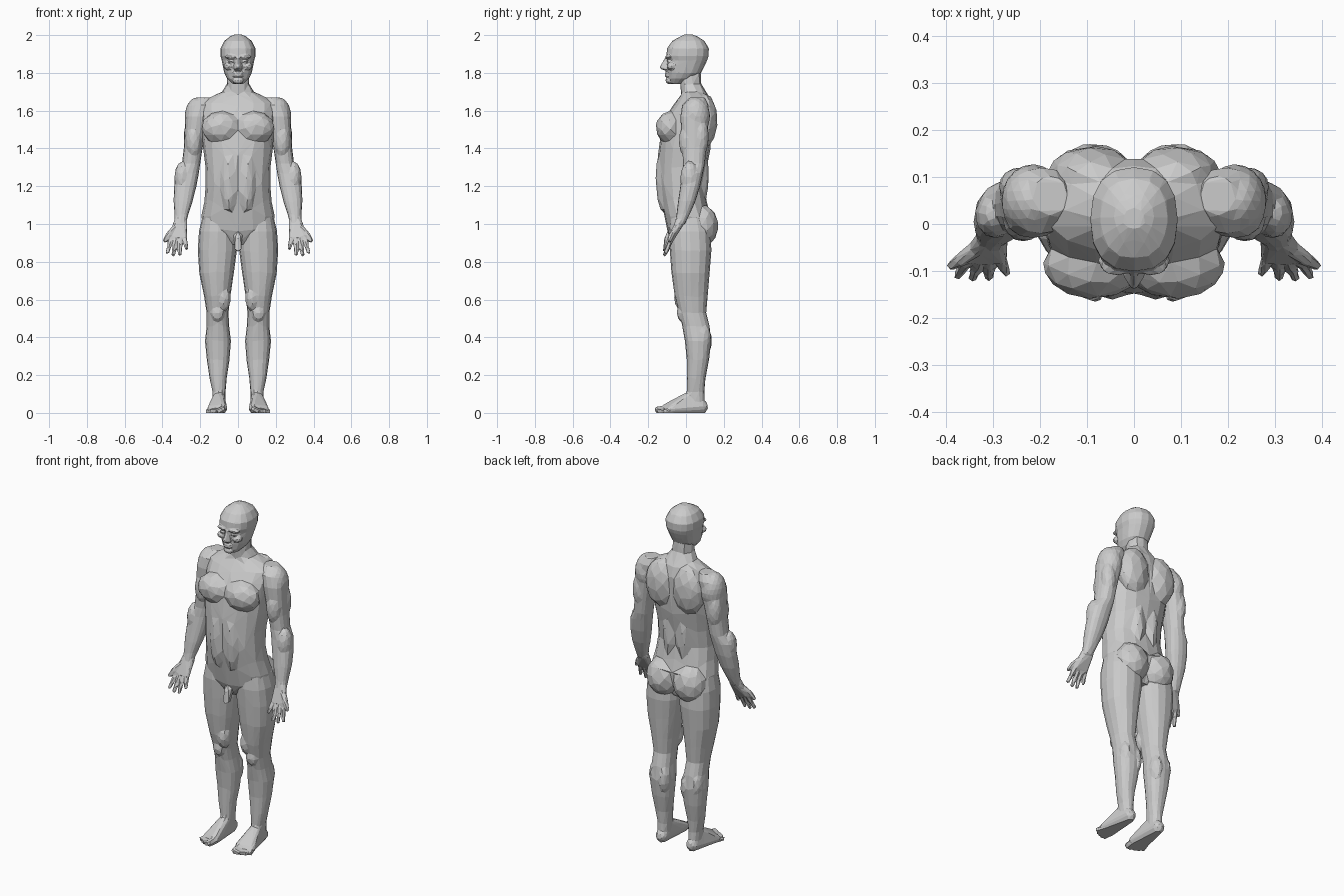
import bpy
import bmesh
from math import cos, sin, tau, copysign
from mathutils import Matrix, Vector

cube = bpy.data.objects.get("Cube")
if cube:
    bpy.data.objects.remove(cube, do_unlink=True)

grey = bpy.data.materials.new("plain grey")
grey.use_nodes = True
grey.diffuse_color = (0.6, 0.6, 0.6, 1)
grey.node_tree.nodes["Principled BSDF"].inputs["Base Color"].default_value = grey.diffuse_color


def loft(bm, rows, sides=16, power=0.85):
    """Stack horizontal rings given as height, x from, x to, front, back."""
    rings = []
    for z, x0, x1, front, back in rows:
        ring = []
        for i in range(sides):
            c, s = cos(tau * i / sides), sin(tau * i / sides)
            c = copysign(abs(c) ** power, c)
            s = copysign(abs(s) ** power, s)
            ring.append(bm.verts.new(((x0 + x1 + c * (x1 - x0)) / 2,
                                      (front + back + s * (back - front)) / 2, z)))
        rings.append(ring)
    for low, high in zip(rings, rings[1:]):
        for i in range(sides):
            j = (i + 1) % sides
            bm.faces.new((low[i], low[j], high[j], high[i]))
    bm.faces.new(rings[0][::-1])
    bm.faces.new(rings[-1])


def symmetric(rows):
    return [(z, -w, w, front, back) for z, w, front, back in rows]


def muscle(bm, centre, size, both=False):
    """Ellipsoid bulge, optionally on both sides."""
    for side in ((1, -1) if both else (1,)):
        place = Matrix.Translation((centre[0] * side, centre[1], centre[2]))
        bmesh.ops.create_icosphere(bm, subdivisions=3, radius=1,
                                   matrix=place @ Matrix.Diagonal((*size, 1)))


def sphere_points():
    ball = bmesh.new()
    bmesh.ops.create_icosphere(ball, subdivisions=2, radius=1)
    points = [v.co.copy() for v in ball.verts]
    ball.free()
    return points


unit_ball = sphere_points()


def hull(bm, *balls):
    """Convex skin around balls given as x, y, z, radius."""
    verts = [bm.verts.new(Vector((x, y, z)) + point * radius)
             for x, y, z, radius in balls for point in unit_ball]
    bmesh.ops.convex_hull(bm, input=verts, use_existing_faces=False)


def bake(obj):
    """Replace the mesh with the result of its modifiers."""
    bpy.context.view_layer.update()
    graph = bpy.context.evaluated_depsgraph_get()
    mesh = bpy.data.meshes.new_from_object(obj.evaluated_get(graph), depsgraph=graph)
    obj.modifiers.clear()
    obj.data = mesh


def skin(name, bm, voxel, triangles, central=False):
    """Fuse the overlapping volumes, then reduce them to broad flat facets."""
    mesh = bpy.data.meshes.new(name)
    bm.to_mesh(mesh)
    bm.free()
    obj = bpy.data.objects.new(name, mesh)
    bpy.context.collection.objects.link(obj)
    remesh = obj.modifiers.new("fuse", "REMESH")
    remesh.mode = "VOXEL"
    remesh.voxel_size = voxel
    smooth = obj.modifiers.new("soften", "SMOOTH")
    smooth.iterations = 3
    bake(obj)
    if central:
        half = bmesh.new()
        half.from_mesh(obj.data)
        bmesh.ops.bisect_plane(half, geom=half.verts[:] + half.edges[:] + half.faces[:],
                               plane_co=(0, 0, 0), plane_no=(1, 0, 0), clear_inner=True)
        half.to_mesh(obj.data)
        half.free()
        triangles /= 2
    reduce = obj.modifiers.new("facets", "DECIMATE")
    reduce.ratio = min(1, triangles / (2 * max(1, len(obj.data.polygons))))
    bake(obj)
    for v in obj.data.vertices:
        if v.co.z < 0.009:
            v.co.z = 0
        if central and v.co.x < 0.004:
            v.co.x = 0
    if central:
        obj.modifiers.new("other half", "MIRROR")
        bake(obj)
    obj.data.name = name
    obj.data.materials.clear()
    obj.data.materials.append(grey)
    obj.data.shade_flat()
    return obj


def mirror_copy(obj, name):
    mesh = obj.data.copy()
    mesh.transform(Matrix.Scale(-1, 4, Vector((1, 0, 0))))
    mesh.flip_normals()
    mesh.name = name
    bpy.context.collection.objects.link(bpy.data.objects.new(name, mesh))


# Torso and neck
bm = bmesh.new()
loft(bm, symmetric([
    (.89, .1, -.06, .09), (.97, .18, -.1, .11), (1.04, .195, -.115, .13),
    (1.12, .178, -.13, .11), (1.2, .172, -.145, .095), (1.3, .172, -.15, .11),
    (1.4, .185, -.145, .13), (1.5, .19, -.13, .135), (1.58, .195, -.1, .14),
    (1.64, .19, -.06, .135), (1.67, .15, -.035, .125), (1.7, .085, -.025, .105),
    (1.74, .06, -.03, .08), (1.8, .056, -.035, .08)]))
muscle(bm, (.088, -.085, 1.51), (.105, .074, .085), True)   # chest
muscle(bm, (.045, -.115, 1.24), (.05, .045, .18), True)     # abdomen
muscle(bm, (.09, .1, 1.55), (.095, .066, .14), True)        # shoulder blades
muscle(bm, (.045, .07, 1.27), (.045, .05, .2), True)        # lower back
muscle(bm, (.088, .085, .99), (.097, .086, .11), True)      # seat
hull(bm, (0, -.09, .93, .024), (0, -.105, .87, .021))       # groin
skin("torso", bm, .008, 700, central=True)

# Head with brow, eyes, nose, lips and chin
bm = bmesh.new()
loft(bm, symmetric([
    (1.742, .03, -.08, -.02), (1.77, .058, -.094, .04), (1.8, .073, -.098, .08),
    (1.84, .081, -.1, .1), (1.866, .086, -.095, .112), (1.89, .093, -.104, .12),
    (1.93, .093, -.101, .121), (1.97, .072, -.072, .097), (1.993, .042, -.03, .06),
    (2.003, .02, -.01, .035)]))
muscle(bm, (.036, -.09, 1.885), (.034, .02, .011), True)
muscle(bm, (.036, -.088, 1.862), (.017, .015, .009), True)
muscle(bm, (.05, -.078, 1.835), (.026, .024, .02), True)
muscle(bm, (0, -.088, 1.76), (.03, .021, .02))
for z in (1.784, 1.797):
    muscle(bm, (0, -.096, z), (.027, .016, .008))
hull(bm, (0, -.102, 1.878, .009), (0, -.128, 1.829, .011),
     (.014, -.106, 1.823, .01), (-.014, -.106, 1.823, .01))
skin("head", bm, .005, 900, central=True)

# Arms with hands, palms forward
bm = bmesh.new()
loft(bm, [
    (1., .277, .336, -.06, -.005), (1.05, .263, .336, -.05, .02),
    (1.12, .24, .341, -.042, .05), (1.2, .22, .338, -.03, .075),
    (1.27, .207, .327, -.02, .09), (1.32, .2, .297, -.015, .1),
    (1.4, .188, .287, -.02, .108), (1.48, .172, .283, -.025, .115),
    (1.57, .15, .279, -.03, .12), (1.63, .13, .262, -.02, .12),
    (1.67, .14, .215, .02, .1)])
muscle(bm, (.215, .05, 1.57), (.067, .077, .1))     # shoulder cap
muscle(bm, (.235, .005, 1.44), (.042, .042, .09))   # front upper arm
muscle(bm, (.245, .078, 1.46), (.042, .042, .1))    # rear upper arm
muscle(bm, (.295, .02, 1.24), (.042, .05, .09))     # outer forearm
knuckles = [(.351, -.072, .93), (.328, -.075, .925), (.306, -.074, .925), (.284, -.07, .932)]
tips = [(.374, -.108, .85), (.342, -.113, .838), (.308, -.112, .84), (.272, -.102, .872)]
hull(bm, (.29, -.03, 1.01, .023), (.318, -.035, 1.01, .023),
     (*knuckles[0], .015), (*knuckles[-1], .014))
for base, tip in zip(knuckles, tips):
    hull(bm, (*base, .013), (*tip, .01))
hull(bm, (.322, -.045, .985, .021), (.366, -.075, .945, .015))
hull(bm, (.366, -.075, .945, .015), (.387, -.088, .912, .011))
mirror_copy(skin("left_arm", bm, .005, 800), "right_arm")

# Legs with feet
bm = bmesh.new()
loft(bm, [
    (.05, .067, .134, .005, .1), (.11, .066, .136, .005, .097),
    (.18, .06, .15, .004, .103), (.28, .045, .165, .004, .122),
    (.38, .037, .175, -.006, .134), (.46, .047, .166, -.02, .125),
    (.53, .05, .166, -.037, .107), (.62, .04, .18, -.06, .115),
    (.74, .022, .205, -.077, .125), (.86, .006, .213, -.086, .135),
    (.96, .006, .207, -.092, .13), (1.04, .03, .188, -.085, .11)])
muscle(bm, (.108, -.022, .53), (.036, .027, .045))   # kneecap
muscle(bm, (.076, -.02, .61), (.038, .042, .07))     # inner thigh
muscle(bm, (.075, .088, .38), (.036, .049, .09))     # inner calf
muscle(bm, (.135, .085, .4), (.036, .046, .08))      # outer calf
hull(bm, (.1, .083, .034, .035), (.1, .03, .09, .03),
     (.082, -.1, .026, .026), (.144, -.08, .02, .02))
for i in range(5):
    spread = i / 4
    thick = .019 if i == 0 else .0145 - .003 * spread
    hull(bm, (.08 + .067 * spread, -.09 + .015 * spread, thick, thick),
         (.083 + .079 * spread, -.15 + .035 * spread ** 2, thick, thick * .9))
mirror_copy(skin("left_leg", bm, .006, 650), "right_leg")
